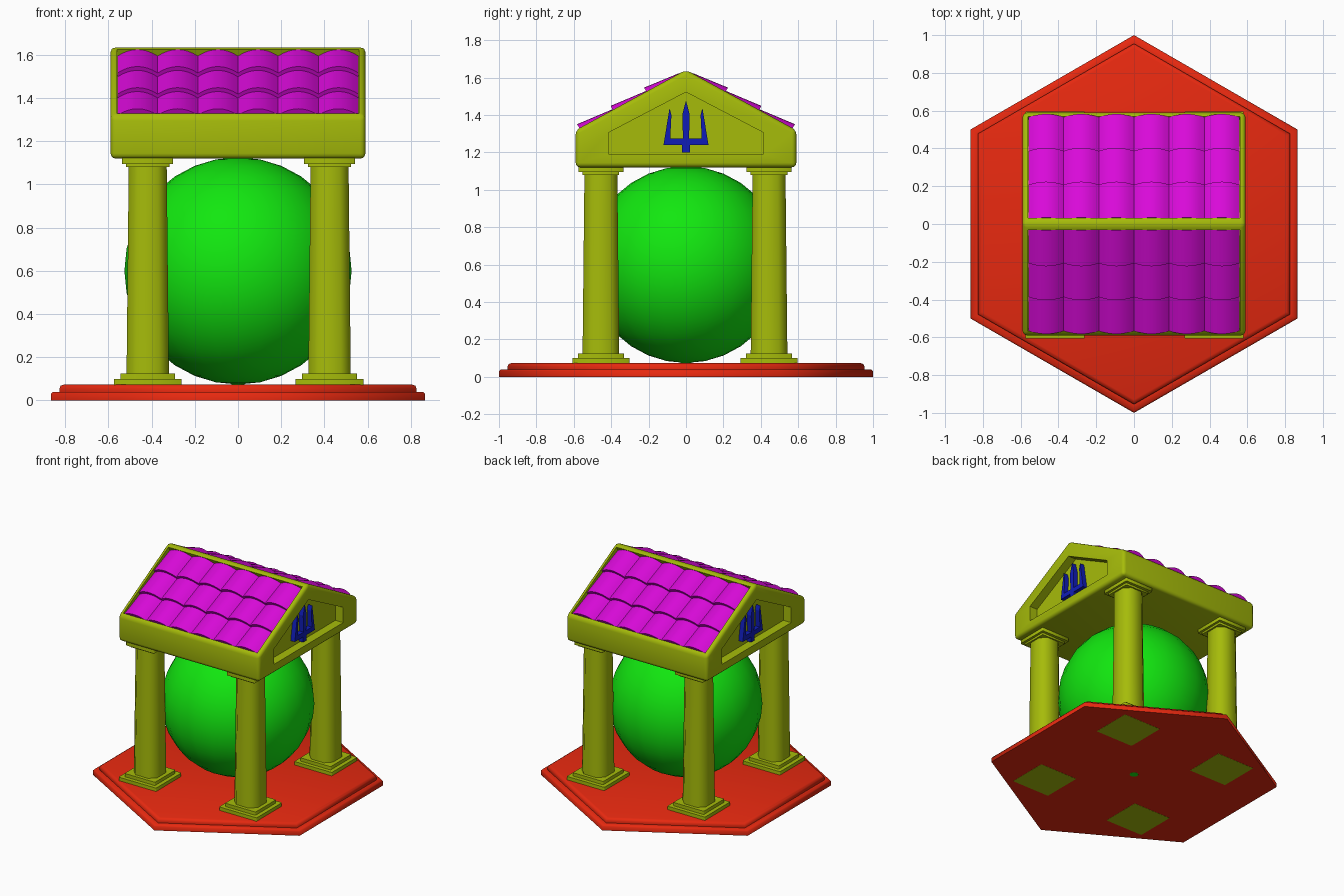
import bpy, bmesh, math
from mathutils import Vector

if "Cube" in bpy.data.objects:
    bpy.data.objects.remove(bpy.data.objects["Cube"])


def material(name, rgb):
    m = bpy.data.materials.new(name)
    m.diffuse_color = (*rgb, 1)
    m.use_nodes = True
    m.node_tree.nodes["Principled BSDF"].inputs["Base Color"].default_value = m.diffuse_color
    return m


OLIVE = material("olive", (0.38, 0.50, 0.003))
RED = material("red", (0.80, 0.022, 0.005))
GREEN = material("green", (0.006, 0.80, 0.005))
MAGENTA = material("magenta", (0.70, 0.003, 0.70))
BLUE = material("blue", (0.005, 0.012, 0.48))


def loft(bm, rings):
    """Closed solid through a stack of equal-length point rings."""
    rows = [[bm.verts.new(p) for p in r] for r in rings]
    n = len(rows[0])
    for a, b in zip(rows, rows[1:]):
        for i in range(n):
            j = (i + 1) % n
            bm.faces.new((a[i], a[j], b[j], b[i]))
    bm.faces.new(rows[0][::-1])
    bm.faces.new(rows[-1])


def finish(name, bm, mat=None, smooth=None):
    bmesh.ops.recalc_face_normals(bm, faces=bm.faces[:])
    me = bpy.data.meshes.new(name)
    bm.to_mesh(me)
    bm.free()
    ob = bpy.data.objects.new(name, me)
    bpy.context.collection.objects.link(ob)
    if mat:
        me.materials.append(mat)
    if smooth:
        bpy.ops.object.select_all(action='DESELECT')
        bpy.context.view_layer.objects.active = ob
        ob.select_set(True)
        bpy.ops.object.shade_smooth_by_angle(angle=math.radians(smooth))
    return ob


def rect(cx, cy, hx, hy, z, c=0.004):
    """Rectangle ring with chamfered corners."""
    pts = [(hx, hy - c), (hx - c, hy), (c - hx, hy), (-hx, hy - c),
           (-hx, c - hy), (c - hx, -hy), (hx - c, -hy), (hx, c - hy)]
    return [(cx + x, cy + y, z) for x, y in pts]


def hexagon(r, z):
    return [(r * math.sin(k * math.pi / 3), r * math.cos(k * math.pi / 3), z) for k in range(6)]


def prism_x(bm, outline, x0, x1):
    loft(bm, [[(x, y, z) for y, z in outline] for x in (x0, x1)])


# Stepped hexagonal base
bm = bmesh.new()
loft(bm, [hexagon(r, z) for r, z in ((1, 0), (1, .03), (.99, .04), (.955, .04),
                                     (.955, .055), (.948, .068), (.93, .074))])
finish("hexagonal_base", bm, RED, 65)

# Sphere, with the small peg under it
bm = bmesh.new()
bmesh.ops.create_uvsphere(bm, u_segments=24, v_segments=16, radius=.526)
bmesh.ops.translate(bm, verts=bm.verts[:], vec=(0, 0, .6))
finish("sphere", bm, GREEN, 60)
bm = bmesh.new()
loft(bm, [[(.03 * math.cos(k * math.pi / 6), .03 * math.sin(k * math.pi / 6), z)
           for k in range(12)] for z in (-.001, .09)])
finish("sphere_peg", bm, GREEN)

# Four columns: stepped plinth, chamfered tapering shaft, stepped capital
for sx, cx in (("left", -.418), ("right", .424)):
    for sy, cy in (("front", -.455), ("back", .444)):
        bm = bmesh.new()
        loft(bm, [rect(cx, cy, .157, .152, -.001), rect(cx, cy, .157, .152, .1),
                  rect(cx, cy, .127, .123, .1), rect(cx, cy, .127, .123, .125),
                  rect(cx, cy, .098, .098, .125, .045), rect(cx, cy, .088, .088, 1.08, .042),
                  rect(cx, cy, .1, .098, 1.08), rect(cx, cy, .1, .098, 1.095),
                  rect(cx, cy, .118, .12, 1.095), rect(cx, cy, .118, .12, 1.125)])
        finish(f"{sy}_{sx}_column", bm, OLIVE, 50)

# Roof block with rounded edges
APEX, HALF = 1.641, .59
A = math.atan2(.322, .59)
bm = bmesh.new()
prism_x(bm, [(-HALF, 1.12), (HALF, 1.12), (HALF, 1.319), (0, APEX), (-HALF, 1.319)], -HALF, HALF)
bmesh.ops.bevel(bm, geom=bm.edges[:], offset=.024, segments=3, profile=.5, affect='EDGES')
roof = finish("roof_block", bm, OLIVE, 35)


def on_slope(side, s, n):
    """Point at distance s down the slope and n above it."""
    return (side * (s * math.cos(A) + n * math.sin(A)),
            APEX - s * math.sin(A) + n * math.cos(A))


# Cutters for the two tile trays and the two gable panels
bm = bmesh.new()
for side in (-1, 1):
    tray = [on_slope(side, s, n) for s, n in ((.035, -.035), (.65, -.035), (.65, .1), (.035, .1))]
    prism_x(bm, tray, -.561, .561)
for side in (-1, 1):
    panel = [(-.415, 1.19), (.415, 1.19), (.415, 1.305), (0, 1.522), (-.415, 1.305)]
    prism_x(bm, panel, *sorted((side * .525, side * .7)))
cutter = finish("roof_cutter", bm)
cutter.hide_render = True
mod = roof.modifiers.new("recesses", 'BOOLEAN')
mod.object = cutter
mod.solver = 'EXACT'
mod.use_self = True
bpy.context.view_layer.objects.active = roof
bpy.ops.object.select_all(action='DESELECT')
roof.select_set(True)
bpy.ops.object.modifier_apply(modifier=mod.name)
bpy.data.objects.remove(cutter)

# Overlapping barrel tiles, six across and three down on each slope
W, ROWS, S0, S1 = 1.116 / 6, 3, .038, .65
L = (S1 - S0) / ROWS
for side, label in ((-1, "front"), (1, "back")):
    bm = bmesh.new()
    for col in range(6):
        cx = -.558 + W * (col + .5)
        for row in range(ROWS):
            rings = []
            top = S0 + row * L - (.015 if row else 0)
            for s, crown in ((top, .002), (S0 + (row + 1) * L, .024)):
                prof = [(-W / 2, -.04)]
                for k in range(9):
                    t = -1 + k / 4
                    prof.append((t * W / 2, crown - .034 * t * t))
                prof.append((W / 2, -.04))
                rings.append([(cx + x, *on_slope(side, s, n)) for x, n in prof])
            loft(bm, rings)
    finish(f"{label}_roof_tiles", bm, MAGENTA, 35)

# Trident emblem in each gable
half = [(.022, 1.2), (.022, 1.24), (.12, 1.24), (.088, 1.437), (.078, 1.40), (.084, 1.275),
        (.016, 1.275), (.02, 1.40)]
outline = half + [(0, 1.478)] + [(-y, z) for y, z in reversed(half)]
for side, label in ((-1, "left"), (1, "right")):
    bm = bmesh.new()
    prism_x(bm, outline, side * .515, side * .56)
    finish(f"{label}_trident", bm, BLUE)
